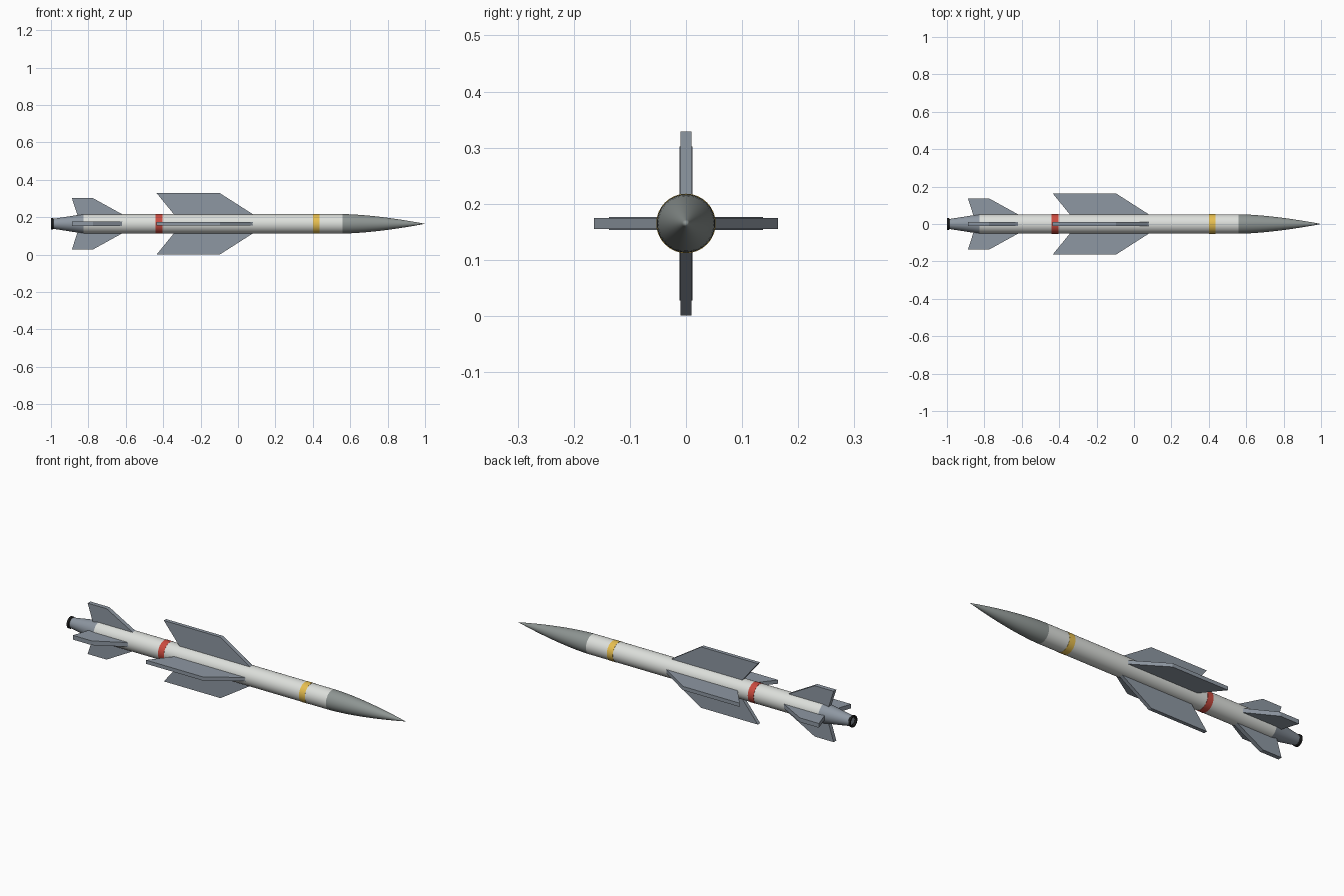
import bpy, bmesh
from math import cos, sin, pi, radians

if "Cube" in bpy.data.objects:
    bpy.data.objects.remove(bpy.data.objects["Cube"])

ZC = 0.165      # height of the long axis
R = 0.052       # body radius
SIDES = 32


def material(name, rgb):
    m = bpy.data.materials.new(name)
    m.diffuse_color = (*rgb, 1)
    m.use_nodes = True
    m.node_tree.nodes["Principled BSDF"].inputs["Base Color"].default_value = m.diffuse_color
    return m


WHITE = material("off_white", (0.72, 0.74, 0.71))
NOSE = material("nose_grey", (0.27, 0.30, 0.29))
STEEL = material("blue_grey", (0.27, 0.31, 0.36))
RED = material("red", (0.60, 0.07, 0.05))
YELLOW = material("yellow", (0.80, 0.52, 0.08))
BLACK = material("black", (0.015, 0.015, 0.015))


def finish(bm, name, mat, smooth):
    bmesh.ops.recalc_face_normals(bm, faces=bm.faces)
    me = bpy.data.meshes.new(name)
    bm.to_mesh(me)
    bm.free()
    me.materials.append(mat)
    ob = bpy.data.objects.new(name, me)
    bpy.context.collection.objects.link(ob)
    ob.location.z = ZC
    if smooth:
        bpy.ops.object.select_all(action='DESELECT')
        ob.select_set(True)
        bpy.context.view_layer.objects.active = ob
        bpy.ops.object.shade_smooth_by_angle(angle=radians(30))
    return ob


def lathe(name, profile, mat):
    """Revolve (x, radius) points about the x axis; ends are capped."""
    bm = bmesh.new()
    rings = []
    for x, r in profile:
        n = SIDES if r > 1e-5 else 1
        rings.append([bm.verts.new((x, r * cos(2 * pi * i / SIDES), r * sin(2 * pi * i / SIDES)))
                      for i in range(n)])
    for a, b in zip(rings, rings[1:]):
        for i in range(SIDES):
            j = (i + 1) % SIDES
            quad = [a[i % len(a)], a[j % len(a)], b[j % len(b)], b[i % len(b)]]
            bm.faces.new(list(dict.fromkeys(quad)))
    for ring in (rings[0], rings[-1]):
        if len(ring) > 1:
            bm.faces.new(ring)
    return finish(bm, name, mat, True)


def fins(name, outline, thick, mat):
    """Four flat slabs from an (x, radius) outline, set in a cross."""
    for k in range(4):
        c, s = cos(k * pi / 2), sin(k * pi / 2)
        bm = bmesh.new()
        sides = [[bm.verts.new((x, r * c - t * s, r * s + t * c)) for x, r in outline]
                 for t in (-thick / 2, thick / 2)]
        for loop in sides:
            bm.faces.new(loop)
        n = len(outline)
        for i in range(n):
            j = (i + 1) % n
            bm.faces.new((sides[0][i], sides[0][j], sides[1][j], sides[1][i]))
        finish(bm, f"{name}_{k + 1}", mat, False)


# Body tube and pointed nose
lathe("body_tube", [(-0.825, R), (0.56, R)], WHITE)
lathe("nose_cone", [(0.56 + 0.44 * i / 12, R * (1 - (i / 12) ** 1.6)) for i in range(13)], NOSE)

# Tapered tail and exhaust nozzle
lathe("tail_cone", [(-0.825, R), (-0.992, 0.026)], STEEL)
lathe("nozzle", [(-0.985, 0.026), (-0.99, 0.031), (-1.0, 0.031), (-1.0, 0.024), (-0.992, 0.02)], BLACK)

# Painted bands
lathe("red_band", [(-0.44, R + 0.001), (-0.405, R + 0.001)], RED)
lathe("yellow_band", [(0.40, R + 0.001), (0.435, R + 0.001)], YELLOW)

# Main wings and tail fins
fins("wing", [(0.105, 0.035), (-0.097, 0.164), (-0.435, 0.164), (-0.33, 0.035)], 0.02, STEEL)
fins("tail_fin", [(-0.59, 0.035), (-0.775, 0.137), (-0.888, 0.137), (-0.855, 0.035)], 0.023, STEEL)
